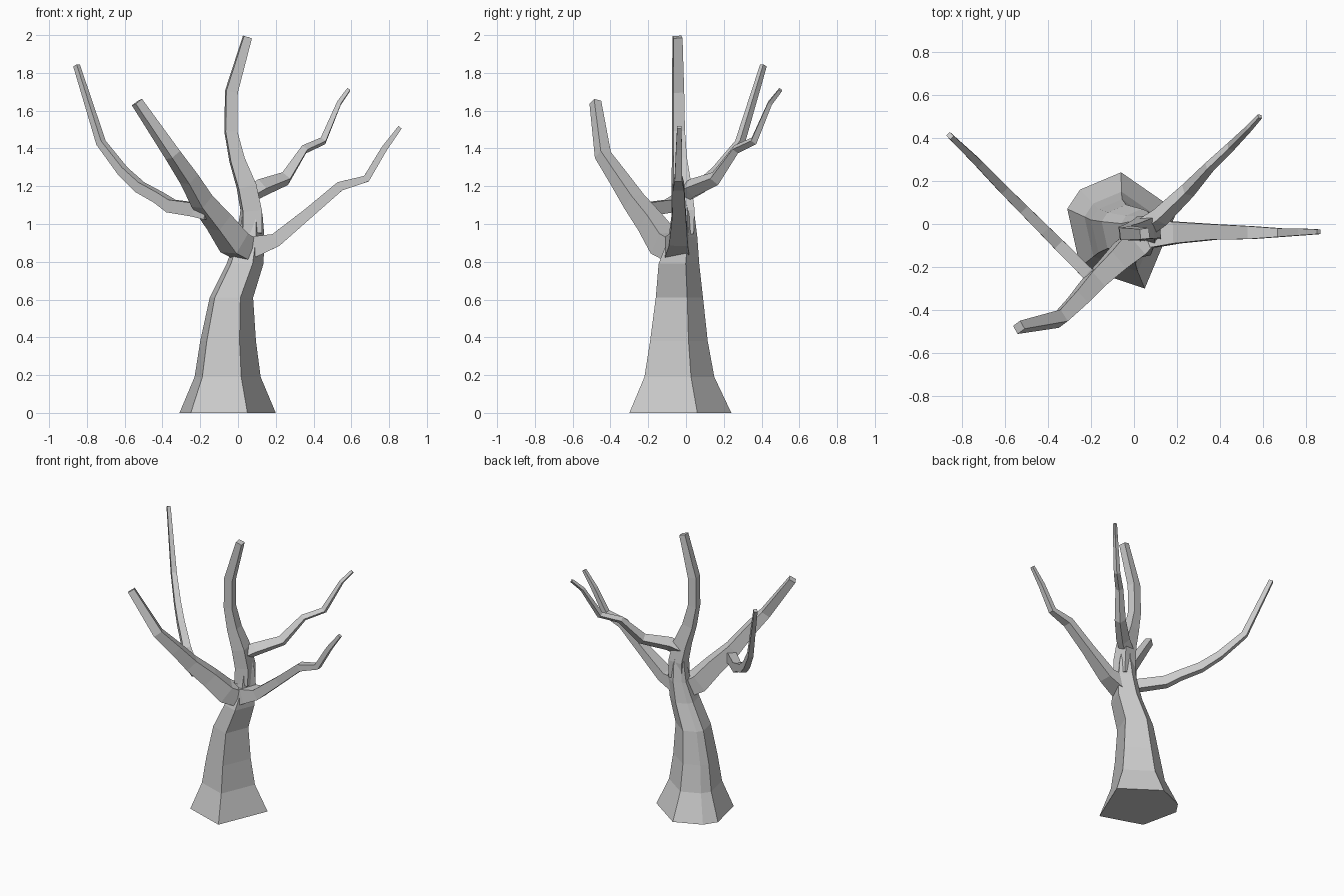
import bpy, bmesh, math
from mathutils import Vector


def skin(name, rings):
    """Closed flat-faced mesh lofted through equal-length rings."""
    bm = bmesh.new()
    loops = [[bm.verts.new(p) for p in ring] for ring in rings]
    n = len(loops[0])
    for a, b in zip(loops, loops[1:]):
        for i in range(n):
            j = (i + 1) % n
            bm.faces.new((a[i], a[j], b[j], b[i]))
    bm.faces.new(loops[0][::-1])
    bm.faces.new(loops[-1])
    bmesh.ops.recalc_face_normals(bm, faces=bm.faces)
    mesh = bpy.data.meshes.new(name)
    bm.to_mesh(mesh)
    bm.free()
    obj = bpy.data.objects.new(name, mesh)
    bpy.context.collection.objects.link(obj)
    return obj


def branch(name, path, side, turn=45, sides=4):
    """Tapered limb; path holds (x, y, z, half width, half height)."""
    pts = [Vector(p[:3]) for p in path]
    side = Vector(side).normalized()
    rings = []
    for i, p in enumerate(pts):
        d = (pts[min(i + 1, len(pts) - 1)] - pts[max(i - 1, 0)]).normalized()
        u = (side - d * side.dot(d)).normalized()
        v = d.cross(u)
        # square sections use corner radius so half sizes are to the flats
        k = math.sqrt(2) if turn == 45 else 1.1
        ring = []
        for s in range(sides):
            a = math.radians(turn) + 2 * math.pi * s / sides
            ring.append(p + u * (k * path[i][3] * math.cos(a))
                        + v * (k * path[i][4] * math.sin(a)))
        rings.append(ring)
    return skin(name, rings)


# Trunk: one six-sided footprint fitted into a box (x0, x1, y0, y1) per level
foot = [(0.05, -0.30), (0.20, 0.06), (-0.06, 0.24),
        (-0.25, 0.16), (-0.31, 0.07), (-0.25, -0.20)]
levels = [(0.00, -0.31, 0.20, -0.30, 0.24),
          (0.19, -0.23, 0.12, -0.22, 0.15),
          (0.38, -0.20, 0.095, -0.19, 0.115),
          (0.61, -0.15, 0.08, -0.16, 0.09),
          (0.79, -0.06, 0.135, -0.145, 0.07),
          (0.93, -0.01, 0.14, -0.09, 0.06),
          (1.05, 0.01, 0.13, -0.065, 0.045),
          (1.14, 0.02, 0.10, -0.06, 0.03)]
skin("trunk", [[(x0 + (x + 0.31) / 0.51 * (x1 - x0),
                 y0 + (y + 0.30) / 0.54 * (y1 - y0), z) for x, y in foot]
               for z, x0, x1, y0, y1 in levels])

# Central leader
branch("leader", [(0.07, -0.02, 0.95, 0.05, 0.055), (0.07, -0.015, 1.07, 0.05, 0.055),
                  (0.045, -0.025, 1.20, 0.048, 0.048), (-0.005, -0.035, 1.34, 0.038, 0.036),
                  (-0.038, -0.04, 1.49, 0.031, 0.031), (-0.035, -0.042, 1.70, 0.031, 0.029),
                  (0.05, -0.045, 1.99, 0.022, 0.024)], (1, 0.12, 0))

# Upper limb, back right
branch("back_right_branch",
       [(0.03, -0.03, 1.14, 0.045, 0.045), (0.12, 0.03, 1.19, 0.042, 0.045),
        (0.25, 0.155, 1.24, 0.034, 0.036), (0.35, 0.265, 1.395, 0.024, 0.023),
        (0.45, 0.36, 1.44, 0.02, 0.022), (0.535, 0.445, 1.64, 0.015, 0.015),
        (0.585, 0.50, 1.71, 0.012, 0.012)], (1, -1, 0), turn=0)

# Low limb, right
branch("right_branch",
       [(0.03, -0.05, 0.86, 0.065, 0.06), (0.10, -0.045, 0.885, 0.062, 0.052),
        (0.20, -0.04, 0.915, 0.05, 0.036), (0.37, -0.037, 1.055, 0.036, 0.028),
        (0.54, -0.04, 1.20, 0.03, 0.025), (0.68, -0.04, 1.24, 0.02, 0.019),
        (0.775, -0.037, 1.40, 0.016, 0.016), (0.858, -0.036, 1.512, 0.011, 0.011)],
       (0, 1, 0))

# Front left limb
branch("front_left_branch",
       [(0.05, -0.05, 0.86, 0.06, 0.06), (-0.02, -0.115, 0.90, 0.065, 0.065),
        (-0.10, -0.19, 1.01, 0.052, 0.056), (-0.19, -0.275, 1.12, 0.044, 0.046),
        (-0.26, -0.355, 1.24, 0.038, 0.038), (-0.345, -0.44, 1.365, 0.032, 0.032),
        (-0.535, -0.48, 1.645, 0.022, 0.024)], (-0.6, 0.8, 0))

# Back left limb, growing from the front left one
branch("back_left_branch",
       [(-0.16, -0.26, 1.06, 0.03, 0.036), (-0.22, -0.225, 1.075, 0.029, 0.036),
        (-0.355, -0.09, 1.095, 0.027, 0.034), (-0.42, -0.025, 1.14, 0.025, 0.029),
        (-0.52, 0.075, 1.195, 0.023, 0.028), (-0.61, 0.165, 1.28, 0.021, 0.024),
        (-0.725, 0.285, 1.43, 0.018, 0.02), (-0.855, 0.41, 1.84, 0.012, 0.014)],
       (1, 1, 0))
